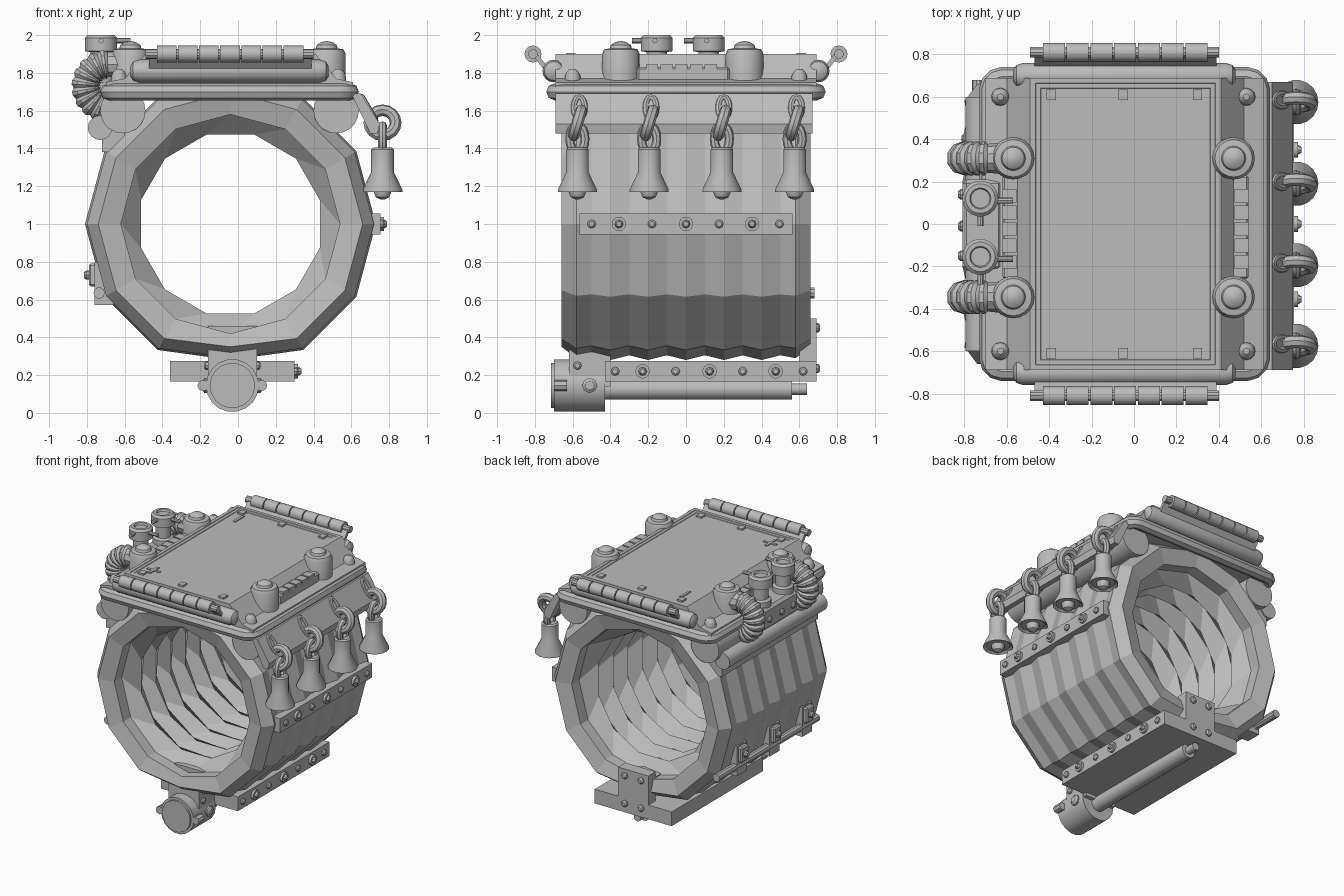
import bpy, bmesh, math
from mathutils import Vector

cube = bpy.data.objects.get("Cube")
if cube:
    bpy.data.objects.remove(cube, do_unlink=True)

GREY = (0.5, 0.5, 0.5, 1)
grey = bpy.data.materials.new("plain grey")
grey.use_nodes = True
grey.diffuse_color = GREY
grey.node_tree.nodes["Principled BSDF"].inputs["Base Color"].default_value = GREY
X, Y, Z = Vector((1, 0, 0)), Vector((0, 1, 0)), Vector((0, 0, 1))


def link(name, mesh, smooth=False):
    ob = bpy.data.objects.new(name, mesh)
    bpy.context.collection.objects.link(ob)
    mesh.materials.clear()
    mesh.materials.append(grey)
    if smooth:
        bpy.ops.object.select_all(action='DESELECT')
        ob.select_set(True)
        bpy.context.view_layer.objects.active = ob
        bpy.ops.object.shade_smooth_by_angle(angle=math.radians(32))
    return ob


def finish(name, bm, smooth=False):
    bmesh.ops.recalc_face_normals(bm, faces=bm.faces)
    mesh = bpy.data.meshes.new(name)
    bm.to_mesh(mesh)
    bm.free()
    return link(name, mesh, smooth)


def box(name, x, y, z, bevel=0):
    bm = bmesh.new()
    bmesh.ops.create_cube(bm, size=1)
    for v in bm.verts:
        v.co = [s[0] + (c + 0.5) * (s[1] - s[0]) for c, s in zip(v.co, (x, y, z))]
    if bevel:
        bmesh.ops.bevel(bm, geom=bm.edges[:], offset=bevel, segments=1, affect='EDGES')
    return finish(name, bm)


def lathe(name, loc, profile, axis=Z, seg=16, smooth=True):
    """Turn (radius, height) points around an axis, closing both ends."""
    bm = bmesh.new()
    rings = [[bm.verts.new((r * math.cos(k * math.tau / seg), r * math.sin(k * math.tau / seg), h))
              for k in range(seg)] for r, h in profile]
    for a, b in zip(rings, rings[1:]):
        for k in range(seg):
            n = (k + 1) % seg
            bm.faces.new((a[k], a[n], b[n], b[k]))
    bm.faces.new(rings[0])
    bm.faces.new(rings[-1])
    bmesh.ops.rotate(bm, verts=bm.verts, matrix=Z.rotation_difference(axis).to_matrix())
    bmesh.ops.translate(bm, verts=bm.verts, vec=loc)
    return finish(name, bm, smooth)


def rod(name, loc, r, length, axis=Z, seg=16):
    return lathe(name, loc, [(r, 0), (r, length)], axis, seg)


def bolt(name, loc, axis, r=0.025, h=0.03):
    return lathe(name, loc, [(r, 0), (r, h * 0.6), (r * 0.6, h)], axis, 8)


def tube(name, pts, r, cyclic=False, radii=None, res=2):
    cu = bpy.data.curves.new(name, 'CURVE')
    cu.dimensions = '3D'
    cu.bevel_depth, cu.bevel_resolution, cu.use_fill_caps = r, res, True
    sp = cu.splines.new('POLY')
    sp.points.add(len(pts) - 1)
    for i, p in enumerate(pts):
        sp.points[i].co = (*p, 1)
        sp.points[i].radius = radii[i] if radii else 1
    sp.use_cyclic_u = cyclic
    tmp = bpy.data.objects.new(name, cu)
    bpy.context.collection.objects.link(tmp)
    mesh = bpy.data.meshes.new_from_object(tmp.evaluated_get(bpy.context.evaluated_depsgraph_get()))
    bpy.data.objects.remove(tmp, do_unlink=True)
    return link(name, mesh, True)


def link_ring(name, c, u, v, ru, rv, r):
    """Closed oval chain link in the plane of u and v."""
    angles = [i * math.tau / 16 for i in range(16)]
    tube(name, [Vector(c) + u * ru * math.cos(a) + v * rv * math.sin(a) for a in angles], r, True)


def prism(outline, y0, y1):
    """Extrude an (x, z) outline along y."""
    bm = bmesh.new()
    f = bm.faces.new([bm.verts.new((x, y0, z)) for x, z in outline])
    ext = bmesh.ops.extrude_face_region(bm, geom=[f])
    bmesh.ops.translate(bm, vec=(0, y1 - y0, 0), verts=[v for v in ext['geom'] if isinstance(v, bmesh.types.BMVert)])
    bmesh.ops.recalc_face_normals(bm, faces=bm.faces)
    return bm


# Twelve-sided corrugated band, pleated inside
CX, CZ = -0.04, 1.0
section = [(0.58, -0.63, 0), (0.70, -0.66, 0), (0.76, -0.58, 0)]
section += [(0.77 if i % 2 else 0.745, -0.5 + i * 0.1, 0) for i in range(11)]
section += [(0.76, 0.58, 0), (0.70, 0.66, 0), (0.58, 0.63, 0)]
section += [(0.49 if i % 2 else 0.58, 0.54 - i * 0.09, 0.26 if i % 2 else 0) for i in range(13)]
bm = bmesh.new()
rings = []
for r, y, twist in section:
    ring = []
    for k in range(12):
        a = k * math.tau / 12 + twist
        z = CZ + r * math.sin(a)
        if r > 0.6:
            z = max(z, CZ - r + 0.05)
        ring.append(bm.verts.new((CX + r * math.cos(a), y, z)))
    rings.append(ring)
for a, b in zip(rings, rings[1:] + rings[:1]):
    for k in range(12):
        n = (k + 1) % 12
        bm.faces.new((a[k], a[n], b[n], b[k]))
finish("corrugated_band", bm)

# Sloped top housing with shallow framed screen
bm = prism([(-0.49, 1.9), (0.41, 1.9), (0.52, 1.77), (0.61, 1.75), (0.61, 1.68),
            (-0.70, 1.68), (-0.70, 1.75), (-0.60, 1.77)], -0.69, 0.69)
top = max(bm.faces, key=lambda f: f.calc_center_median().z)
for depth, width in ((0, 0.035), (-0.004, 0.004), (0, 0.03), (-0.004, 0.004)):
    bmesh.ops.inset_region(bm, faces=[top], thickness=width, depth=depth)
finish("top_housing", bm)
for y in (-0.61, 0.61):
    for x in (-0.39, -0.05, 0.30):
        box("screen_clip", (x - 0.022, x + 0.022), (y - 0.025, y + 0.025), (1.87, 1.905))
box("minus_mark", (-0.365, -0.345), (0.46, 0.57), (1.885, 1.899))
box("plus_mark_long", (-0.365, -0.345), (-0.58, -0.47), (1.885, 1.899))
box("plus_mark_cross", (-0.41, -0.30), (-0.535, -0.515), (1.885, 1.898))

# Rounded rail around the housing
rail = []
for cx, cy, start in ((0.535, 0.635, 0), (-0.625, 0.635, 90), (-0.625, -0.635, 180), (0.535, -0.635, 270)):
    for i in range(4):
        a = math.radians(start + i * 30)
        rail.append((cx + 0.06 * math.cos(a), cy + 0.06 * math.sin(a), 1.70))
tube("lower_rail", rail, 0.045, True)

# End bars, hinge flanges and segmented rollers
for s in (-1, 1):
    lathe("end_bar", (-0.57, s * 0.70, 1.81),
          [(0.025, 0), (0.05, 0.015), (0.06, 0.045), (0.06, 1.005), (0.05, 1.035), (0.025, 1.05)], X)
    flange = box("roller_flange", (-0.47, 0.39), (-0.012, 0.012), (0, 0.17))
    flange.location = (0, s * 0.70, 1.77)
    flange.rotation_euler.x = -s * math.radians(38)
    rod("roller_pin", (-0.49, s * 0.81, 1.90), 0.026, 0.89, X, 10)
    for i in range(7):
        rod("roller_segment", (-0.43 + i * 0.112, s * 0.81, 1.90), 0.045, 0.104, X, 12)
    for x in (-0.63, 0.53):
        lathe("corner_bolt", (x, s * 0.6, 1.74), [(0.045, 0), (0.04, 0.045), (0.032, 0.065), (0.015, 0.08)], seg=12)

# Cylinders under the housing, side pipe and sloped bell plate
rod("under_cylinder_right", (-0.61, -0.64, 1.60), 0.12, 1.28, Y, 20)
rod("under_cylinder_left", (0.52, -0.64, 1.60), 0.12, 1.28, Y, 20)
rod("side_pipe", (-0.73, -0.60, 1.51), 0.065, 1.20, Y)
box("side_pipe_backing", (-0.72, -0.60), (-0.59, 0.59), (1.38, 1.64))
finish("bell_plate", prism([(0.60, 1.69), (0.65, 1.69), (0.75, 1.53), (0.74, 1.48), (0.70, 1.48)], -0.69, 0.67))

# Domed posts
for y in (0.31, -0.345):
    for x in (-0.57, 0.47):
        lathe("domed_post", (x, y, 1.72), [(0.10, 0), (0.10, 0.18), (0.088, 0.205), (0.058, 0.21),
                                           (0.052, 0.228), (0.03, 0.243), (0.005, 0.248)], seg=20)

    # Ribbed hose bending from the right post down to the side
    path, radii = [(-0.57, y, 1.845)], [1]
    for i in range(33):
        a = math.radians(90 + i * 6.2)
        path.append((-0.69 + 0.115 * math.cos(a), y, 1.73 + 0.115 * math.sin(a)))
        radii.append(1.0 if i % 3 else 0.85)
    path.append((-0.62, y, 1.60))
    radii.append(1)
    tube("ribbed_hose", path, 0.08, radii=radii, res=3)

# Key ledges and keys on both sides
for s in (-1, 1):
    def across(a, b):
        return sorted((CX + s * a, CX + s * b))
    box("key_ledge", across(0.44, 0.58), (-0.26, 0.23), (1.74, 1.83), 0.01)
    for i in range(5):
        y = -0.18 + i * 0.078
        box("key", across(0.515, 0.58), (y - 0.033, y + 0.033), (1.82, 1.845))

# Valves on a side box
box("valve_base", (-0.81, -0.62), (-0.22, 0.21), (1.60, 1.77), 0.02)
for y in (-0.155, 0.12):
    lathe("valve", (-0.725, y, 1.75), [(0.075, 0), (0.075, 0.06), (0.055, 0.07), (0.055, 0.16), (0.085, 0.165),
                                      (0.085, 0.235), (0.07, 0.25), (0.05, 0.25), (0.045, 0.235)], seg=18)
    rod("valve_stub", (-0.66, y - 0.01, 1.97), 0.014, 0.09, X, 8)
    rod("valve_handle", (-0.725, y, 1.97), 0.014, 0.13, -Y, 8)
for y in (-0.15, -0.01, 0.14):
    bolt("valve_base_bolt", (-0.80, y, 1.68), -X)

# Chained bells
slope = Vector((0.5, 0, -0.85)).normalized()
lean = (Z + Y * 0.3).normalized()
for y in (-0.575, -0.195, 0.19, 0.575):
    link_ring("plate_link", (0.69, y + 0.01, 1.61), slope, Y, 0.07, 0.03, 0.018)
    link_ring("chain_link", (0.765, y, 1.535), X, lean, 0.07, 0.07, 0.031)
    link_ring("bell_loop", (0.765, y, 1.45), Y, Z, 0.04, 0.07, 0.024)
    lathe("bell", (0.765, y, 1.17), [(0.085, 0.015), (0.105, 0), (0.105, 0.012), (0.06, 0.105), (0.06, 0.225),
                                     (0.05, 0.235)], seg=18)
    lathe("bell_clapper", (0.765, y, 1.13), [(0.01, 0), (0.035, 0.012), (0.047, 0.04), (0.047, 0.08)], seg=12)

# Studded strips along the left side and the base
box("side_strip", (0.66, 0.755), (-0.565, 0.565), (0.945, 1.055))
box("base_slab", (-0.36, 0.30), (-0.43, 0.69), (0.165, 0.275))
for i, y in enumerate((-0.5, -0.355, -0.18, 0, 0.175, 0.35, 0.495)):
    for name, x, yy, z, axis in (("side_stud", 0.755, y, 1.0, X), ("base_stud", 0.30, y + 0.125, 0.22, X)):
        if i % 2:
            rod(name + "_washer", (x, yy, z), 0.038, 0.018, axis, 14)
        bolt(name, (x, yy, z), axis, 0.023, 0.035 if i % 2 else 0.02)

# Base canister, long pipe and end plates
lathe("canister", (-0.03, -0.43, 0.145), [(0.14, 0), (0.14, 0.27), (0.12, 0.27), (0.12, 0.285)], -Y, 18)
box("canister_mount", (-0.16, 0.10), (-0.62, -0.40), (0.14, 0.34))
box("canister_lug", (-0.18, 0.12), (-0.69, -0.65), (0.125, 0.165))
for s in (-1, 1):
    rod("canister_ear", (-0.03 + s * 0.155, -0.70, 0.145), 0.03, 0.07, Y, 8)
    bolt("canister_side_bolt", (-0.03 + s * 0.13, -0.51, 0.145), X * s, 0.04, 0.03)
    bolt("canister_mount_bolt", (-0.03 + s * 0.13, -0.575, 0.25), X * s, 0.022, 0.02)
lathe("base_pipe", (-0.03, -0.44, 0.125), [(0.055, 0), (0.055, 1.0), (0.03, 1.0), (0.03, 1.08)], Y)
box("back_plate", (-0.16, 0.10), (0.60, 0.69), (0.165, 0.50))
box("inner_tread", (-0.16, 0.10), (-0.55, 0.62), (0.40, 0.46))
for x in (-0.10, 0.04):
    for z in (0.235, 0.45):
        bolt("back_plate_bolt", (x, 0.685, z), Y, 0.025, 0.025)

# Rod and clamps low on the right side
rod("clamp_rod", (-0.735, -0.55, 0.635), 0.03, 1.23, Y, 10)
for y in (-0.4, 0, 0.4):
    box("clamp_plate", (-0.76, -0.66), (y - 0.06, y + 0.06), (0.57, 0.80))
    box("clamp_block", (-0.79, -0.70), (y - 0.045, y + 0.045), (0.67, 0.79), 0.01)
    bolt("clamp_bolt", (-0.785, y, 0.73), -X, 0.025, 0.03)
